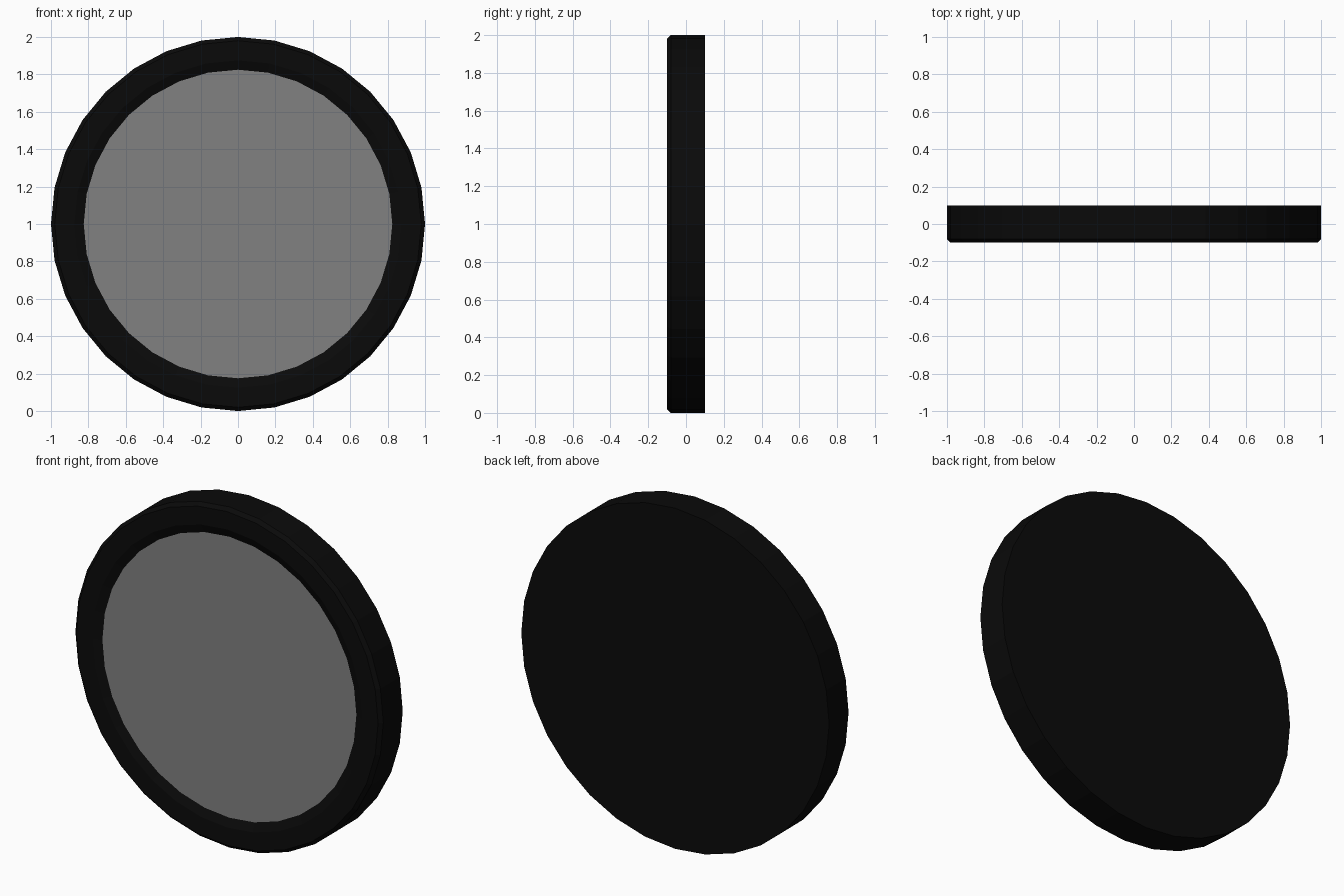
import bpy, bmesh
from math import cos, sin, tau

if "Cube" in bpy.data.objects:
    bpy.data.objects.remove(bpy.data.objects["Cube"])

SIDES = 32


def material(name, value):
    mat = bpy.data.materials.new(name)
    mat.diffuse_color = (value, value, value, 1)
    mat.use_nodes = True
    mat.node_tree.nodes["Principled BSDF"].inputs["Base Color"].default_value = mat.diffuse_color
    return mat


def lathe(name, profile, mat, cap_first, cap_last):
    """Revolve (radius, y) points about the horizontal y axis through z = 1."""
    bm = bmesh.new()
    rings = [[bm.verts.new((r * cos(tau * i / SIDES), y, 1 + r * sin(tau * i / SIDES)))
              for i in range(SIDES)] for r, y in profile]
    for a, b in zip(rings, rings[1:]):
        for i in range(SIDES):
            j = (i + 1) % SIDES
            bm.faces.new((a[i], b[i], b[j], a[j]))
    if cap_first:
        bm.faces.new(rings[0])
    if cap_last:
        bm.faces.new(rings[-1][::-1])
    bm.normal_update()
    mesh = bpy.data.meshes.new(name)
    bm.to_mesh(mesh)
    bm.free()
    mesh.materials.append(mat)
    obj = bpy.data.objects.new(name, mesh)
    bpy.context.collection.objects.link(obj)
    return obj


# Dark casing: flat back, chamfered outer rim, sloped inner lip
lathe("casing", [(1.0, 0.1), (1.0, -0.08), (0.98, -0.1), (0.875, -0.1), (0.825, -0.08)],
      material("black", 0.003), True, False)

# Grey disc set into the front; a single face pointing to -y
bm = bmesh.new()
bm.faces.new([bm.verts.new((0.825 * cos(tau * i / SIDES), -0.08, 1 + 0.825 * sin(tau * i / SIDES)))
              for i in range(SIDES)])
bm.normal_update()
mesh = bpy.data.meshes.new("front_panel")
bm.to_mesh(mesh)
bm.free()
mesh.materials.append(material("grey", 0.22))
bpy.context.collection.objects.link(bpy.data.objects.new("front_panel", mesh))
